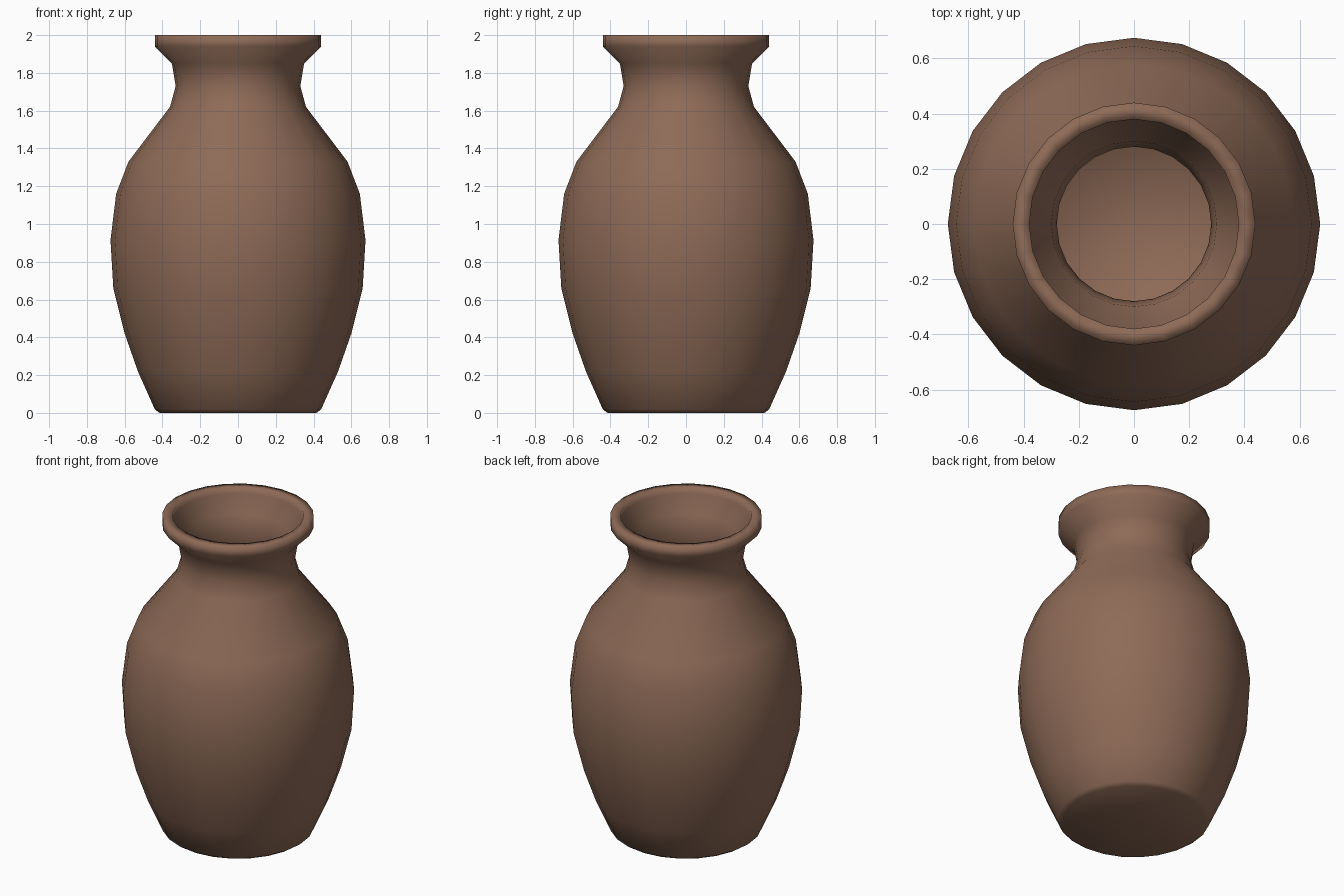
import bpy, bmesh, math

if "Cube" in bpy.data.objects:
    bpy.data.objects.remove(bpy.data.objects["Cube"])

SIDES = 24

# Outer wall from base to rim, then inner wall down to the floor (radius, height)
profile = [
    (0.415, 0.0), (0.44, 0.018), (0.53, 0.22), (0.60, 0.42), (0.66, 0.66),
    (0.675, 0.915), (0.645, 1.16), (0.58, 1.33), (0.36, 1.62), (0.33, 1.73),
    (0.35, 1.85), (0.44, 1.94), (0.44, 2.0),
    (0.38, 2.0), (0.38, 1.965), (0.30, 1.87), (0.28, 1.73), (0.31, 1.60),
    (0.53, 1.31), (0.595, 1.145), (0.625, 0.915), (0.61, 0.67), (0.55, 0.435),
    (0.48, 0.235), (0.40, 0.06),
]

clay = bpy.data.materials.new("brown_clay")
clay.diffuse_color = (0.27, 0.145, 0.095, 1)
clay.use_nodes = True
clay.node_tree.nodes["Principled BSDF"].inputs["Base Color"].default_value = clay.diffuse_color

# Revolve the profile into rings
bm = bmesh.new()
rings = []
for r, z in profile:
    rings.append([bm.verts.new((r * math.cos(2 * math.pi * i / SIDES),
                                r * math.sin(2 * math.pi * i / SIDES), z))
                  for i in range(SIDES)])
for a, b in zip(rings, rings[1:]):
    for i in range(SIDES):
        j = (i + 1) % SIDES
        bm.faces.new((a[i], a[j], b[j], b[i]))

# Base and inner floor
bm.faces.new(rings[0][::-1])
bm.faces.new(rings[-1])
for f in bm.faces:
    f.smooth = True

mesh = bpy.data.meshes.new("vase")
bm.to_mesh(mesh)
bm.free()
mesh.materials.append(clay)
vase = bpy.data.objects.new("vase", mesh)
bpy.context.collection.objects.link(vase)
